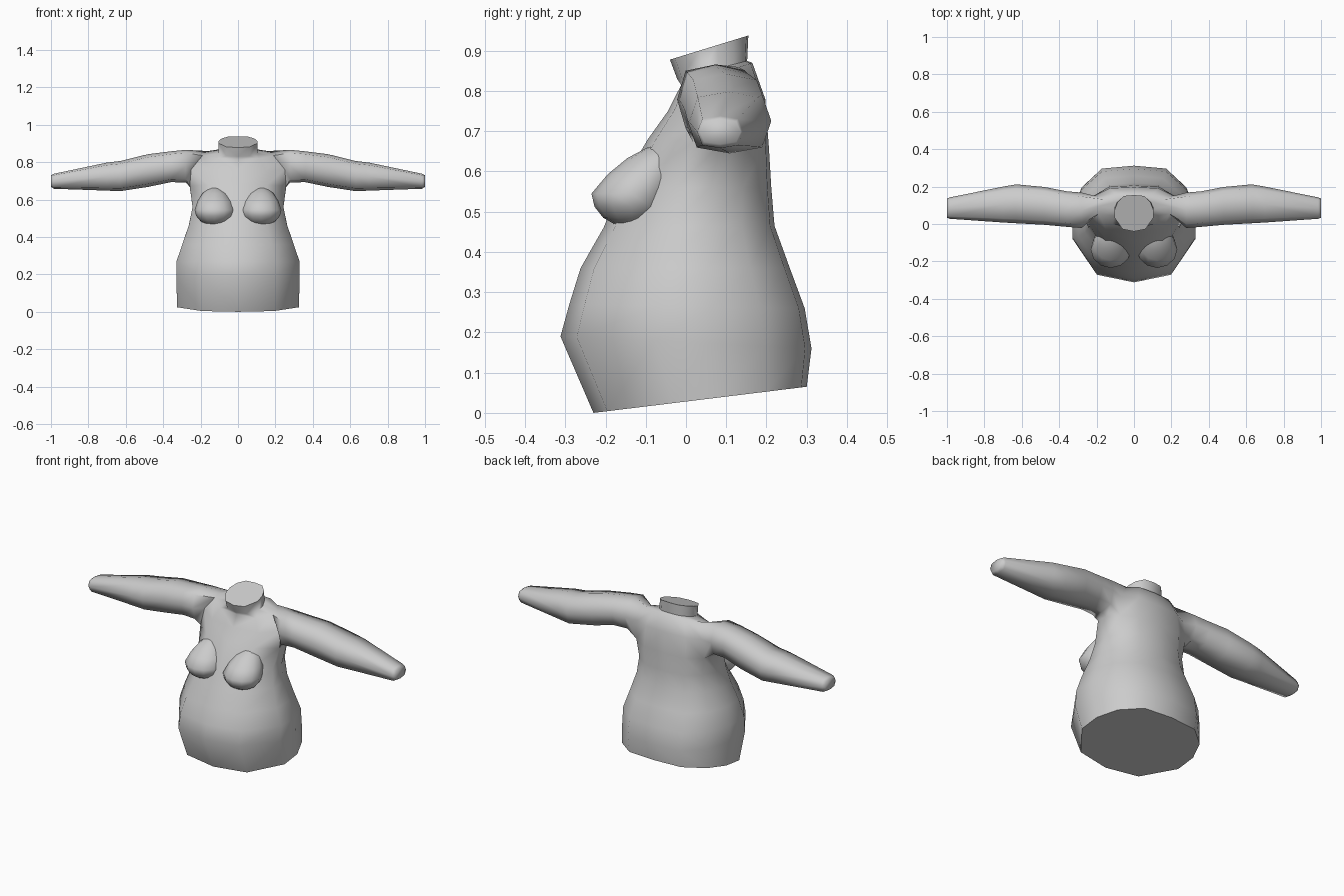
import bpy, bmesh, math
from mathutils import Vector

if "Cube" in bpy.data.objects:
    bpy.data.objects.remove(bpy.data.objects["Cube"])

skin = bpy.data.materials.new("light grey")
skin.diffuse_color = (0.6, 0.6, 0.6, 1)
skin.use_nodes = True
skin.node_tree.nodes["Principled BSDF"].inputs["Base Color"].default_value = skin.diffuse_color


def finish(name, bm, angle):
    bmesh.ops.recalc_face_normals(bm, faces=bm.faces)
    me = bpy.data.meshes.new(name)
    bm.to_mesh(me)
    bm.free()
    me.materials.append(skin)
    ob = bpy.data.objects.new(name, me)
    bpy.context.collection.objects.link(ob)
    bpy.ops.object.select_all(action='DESELECT')
    ob.select_set(True)
    bpy.context.view_layer.objects.active = ob
    mod = ob.modifiers.new("mirror", 'MIRROR')
    mod.use_clip = True
    mod.merge_threshold = 0.0005
    bpy.ops.object.modifier_apply(modifier=mod.name)
    bpy.ops.object.shade_smooth_by_angle(angle=math.radians(angle))
    return ob


# Half cross-section of the torso, front to back
section = [(0, -1), (.6, -.87), (1, -.25), (1, .2), (.85, .62), (.52, .95), (0, 1)]

# Torso rings: front z, back z, half width, front y, back y
rings = [
    (0.0, .065, .325, -.23, .30),
    (.19, .16, .33, -.312, .312),
    (.27, .26, .33, -.29, .295),
    (.36, .36, .298, -.262, .258),
    (.46, .465, .263, -.205, .22),
    (.56, .56, .243, -.165, .212),
    (.68, .66, .258, -.095, .206),
    (.75, .78, .25, -.045, .197),
    (.815, .87, .19, -.012, .165),
    (.83, .875, .105, -.022, .152),
    (.878, .938, .103, -.04, .155),
]

bm = bmesh.new()
grid = []
for zf, zb, hx, yf, yb in rings:
    row = []
    for u, v in section:
        t = (v + 1) / 2
        row.append(bm.verts.new((u * hx, (yf + yb) / 2 + v * (yb - yf) / 2, zf + (zb - zf) * t)))
    grid.append(row)

# Torso walls, leaving an opening for the arm
for r in range(len(grid) - 1):
    for c in range(6):
        if r in (6, 7) and c in (2, 3):
            continue
        bm.faces.new((grid[r][c], grid[r][c + 1], grid[r + 1][c + 1], grid[r + 1][c]))
bm.faces.new(grid[0])
bm.faces.new(grid[-1])

# Arm grown from the opening: x, front y, back y, bottom z, top z
a, b, c = grid[6:9]
loop = [a[2], a[3], a[4], b[4], c[4], c[3], c[2], b[2]]
arm = [
    (.28, -.022, .168, .692, .866),
    (.36, -.015, .175, .693, .858),
    (.48, -.004, .198, .668, .843),
    (.63, .004, .212, .645, .806),
    (.70, .008, .200, .648, .798),
    (.985, .028, .142, .658, .738),
    (1.0, .034, .136, .668, .730),
]
box = [(-.78, -.82), (0, -1), (.78, -.82), (1, 0), (.78, .82), (0, 1), (-.78, .82), (-1, 0)]
for x, yf, yb, z0, z1 in arm:
    new = [bm.verts.new((x, (yf + yb) / 2 + p * (yb - yf) / 2, (z0 + z1) / 2 + q * (z1 - z0) / 2))
           for p, q in box]
    for i in range(8):
        j = (i + 1) % 8
        bm.faces.new((loop[i], loop[j], new[j], new[i]))
    loop = new
bm.faces.new(loop)
finish("torso_and_arms", bm, 70)

# Breasts: rounded forms that taper upward into the chest
bm = bmesh.new()
bmesh.ops.create_uvsphere(bm, u_segments=12, v_segments=8, radius=1)
for v in bm.verts:
    p = v.co
    up = max(p.z, 0)
    v.co = Vector((.124 + p.x * .108 * (1 - .2 * up), -.135 + p.y * .1 + up * .085,
                   .545 + p.z * (.125 if p.z > 0 else .085)))
finish("breasts", bm, 80)
